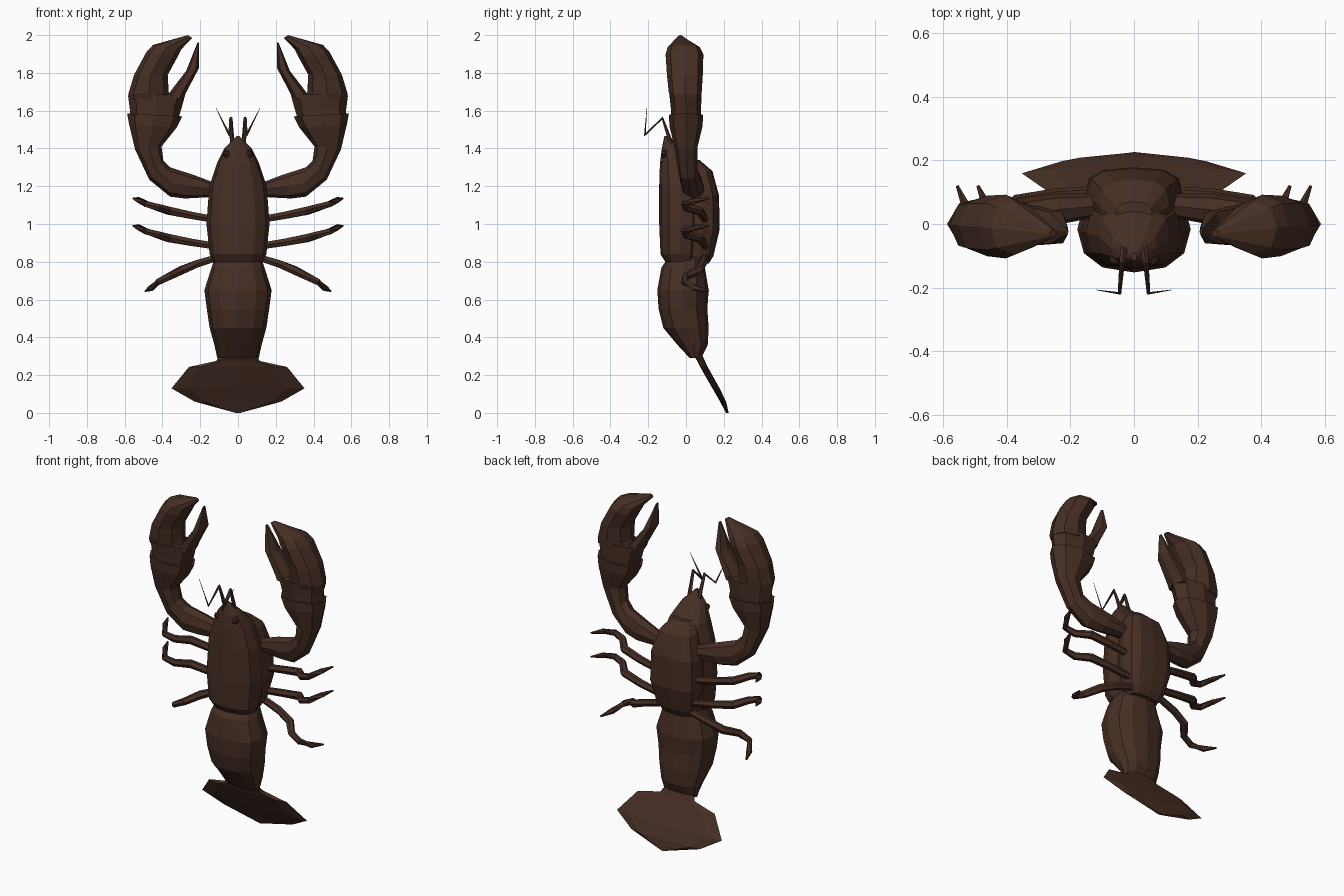
import bpy, bmesh, math
from mathutils import Vector

if "Cube" in bpy.data.objects:
    bpy.data.objects.remove(bpy.data.objects["Cube"])


def material(name, col):
    m = bpy.data.materials.new(name)
    m.diffuse_color = (*col, 1)
    m.use_nodes = True
    m.node_tree.nodes["Principled BSDF"].inputs["Base Color"].default_value = m.diffuse_color
    return m


BROWN = material("dark brown shell", (0.062, 0.028, 0.018))
EYE = material("darker brown eye", (0.045, 0.020, 0.013))


def skin(name, rings, mat=BROWN, mirror=False):
    """Bridge a list of vertex rings into a closed flat-shaded part."""
    bm = bmesh.new()
    vs = [[bm.verts.new(p) for p in r] for r in rings]
    n = len(vs[0])
    for a, b in zip(vs, vs[1:]):
        for i in range(n):
            j = (i + 1) % n
            bm.faces.new((a[i], a[j], b[j], b[i]))
    bm.faces.new(vs[0])
    bm.faces.new(vs[-1])
    bmesh.ops.recalc_face_normals(bm, faces=bm.faces)
    me = bpy.data.meshes.new(name)
    bm.to_mesh(me)
    bm.free()
    me.materials.append(mat)
    ob = bpy.data.objects.new(name, me)
    bpy.context.collection.objects.link(ob)
    if mirror:
        ob.modifiers.new("mirror", 'MIRROR').use_mirror_merge = False
    return ob


def ring(c, u, v, n, p=1.0):
    """Superellipse ring around c with half-axes u and v."""
    out = []
    for i in range(n):
        a = 2 * math.pi * i / n
        s, t = math.cos(a), math.sin(a)
        s = math.copysign(abs(s) ** p, s) if abs(s) > 1e-6 else 0
        t = math.copysign(abs(t) ** p, t) if abs(t) > 1e-6 else 0
        out.append(Vector(c) + u * s + v * t)
    return out


def body(name, secs, n=12, p=0.85):
    """Symmetric loft up z: (z, half width, front y, back y)."""
    skin(name, [ring((0, (f + b) / 2, z), Vector((w, 0, 0)),
                     Vector((0, (b - f) / 2, 0)), n, p) for z, w, f, b in secs])


def limb(name, secs, n=8):
    """Mirrored loft: (inner x, z, outer x, z, centre y, half depth)."""
    skin(name, [ring(((ax + bx) / 2, y, (az + bz) / 2),
                     Vector((bx - ax, 0, bz - az)) / 2,
                     Vector((0, d, 0)), n, 0.9) for ax, az, bx, bz, y, d in secs],
         mirror=True)


def tube(name, pts, radii, n=5):
    """Mirrored tapered tube along a path."""
    pts = [Vector(p) for p in pts]
    rings = []
    for i, p in enumerate(pts):
        a, b = pts[max(i - 1, 0)], pts[min(i + 1, len(pts) - 1)]
        d0 = (p - a).normalized() if i else Vector()
        d1 = (b - p).normalized() if i < len(pts) - 1 else Vector()
        t = (d0 + d1).normalized()
        u = t.cross(Vector((0.9, 0.1, 0.1)) if abs(t.x) < 0.6 else Vector((0, 0, 1))).normalized()
        rings.append(ring(p, u * radii[i], t.cross(u) * radii[i], n))
    skin(name, rings, mirror=True)


# Trunk: back shell, underside, abdomen, tail fan
body("back_shell", [(.80, .13, -.11, .06), (.84, .15, -.135, .07),
                    (1.0, .167, -.142, .09), (1.2, .152, -.142, .09),
                    (1.32, .112, -.138, .06), (1.40, .072, -.128, -.02),
                    (1.465, .008, -.115, -.09)])
body("underside", [(.79, .10, 0, .12), (.83, .125, 0, .145), (.97, .155, 0, .178),
                   (1.15, .15, 0, .175), (1.28, .11, -.02, .14),
                   (1.34, .06, -.04, .07)], 12, 0.7)
body("abdomen", [(.84, .115, -.08, .09), (.77, .14, -.13, .10), (.65, .178, -.152, .12),
                 (.55, .165, -.145, .113), (.45, .15, -.12, .12),
                 (.36, .125, -.045, .115), (.29, .11, .02, .08)])
body("tail_fan", [(.32, .09, .03, .08), (.275, .115, .06, .10), (.243, .26, .075, .115),
                  (.13, .352, .14, .178), (.06, .23, .18, .212),
                  (.0, .012, .212, .226)], 8)

# Claws: arm with cuff, palm, big finger, small finger
limb("claw_arm", [(.09, 1.205, .10, 1.145, .06, .035), (.235, 1.26, .28, 1.135, .045, .05),
                  (.36, 1.30, .36, 1.145, .025, .055), (.395, 1.335, .47, 1.235, .01, .052),
                  (.405, 1.41, .545, 1.395, 0, .06), (.325, 1.51, .577, 1.53, 0, .088),
                  (.295, 1.57, .587, 1.585, 0, .09)])
limb("claw_palm", [(.315, 1.56, .57, 1.57, 0, .078), (.30, 1.61, .573, 1.61, 0, .08),
                   (.278, 1.69, .582, 1.68, -.003, .085)])
limb("claw_big_finger", [(.35, 1.66, .58, 1.66, 0, .08), (.367, 1.70, .58, 1.69, -.004, .087),
                         (.372, 1.79, .55, 1.79, -.006, .095),
                         (.32, 1.885, .485, 1.91, -.008, .10),
                         (.30, 1.925, .45, 1.948, -.012, .085),
                         (.243, 1.985, .265, 2.0, -.03, .012)])
limb("claw_small_finger", [(.283, 1.67, .39, 1.65, -.005, .07),
                           (.278, 1.69, .367, 1.69, -.005, .07),
                           (.207, 1.825, .275, 1.81, -.012, .055),
                           (.206, 1.96, .215, 1.96, -.025, .01)], 6)

# Walking legs: (root z, knee z, tip z, reach)
for i, (z0, z1, z2, reach) in enumerate([(1.02, 1.07, 1.135, .555),
                                         (.88, .925, .99, .555),
                                         (.825, .755, .645, .49)]):
    zk = z1 + (z2 - z1) * 0.55
    tube("walking_leg_%d" % (i + 1),
         [(.10, .10, z0), (.22 * reach / .5, .09, (z0 + z1) / 2), (reach - .19, .07, z1),
          (reach - .13, .0, (z1 + zk) / 2), (reach - .07, -.01, zk),
          (reach - .03, .05, z2 - (z2 - zk) * .3), (reach, .12, z2)],
         [.02, .022, .024, .021, .018, .017, .005], 6)

# Antennae
tube("antenna", [(.03, -.07, 1.40), (.038, -.125, 1.56), (.046, -.218, 1.472),
                 (.117, -.207, 1.615)], [.014, .009, .007, .001], 5)

# Eyes
R = .02
skin("eye", [ring((.06, -.112, 1.37 + R * math.sin(a)), Vector((R * math.cos(a), 0, 0)),
                  Vector((0, R * math.cos(a), 0)), 8)
             for a in (-1.45, -.8, 0, .8, 1.45)], EYE, mirror=True)
